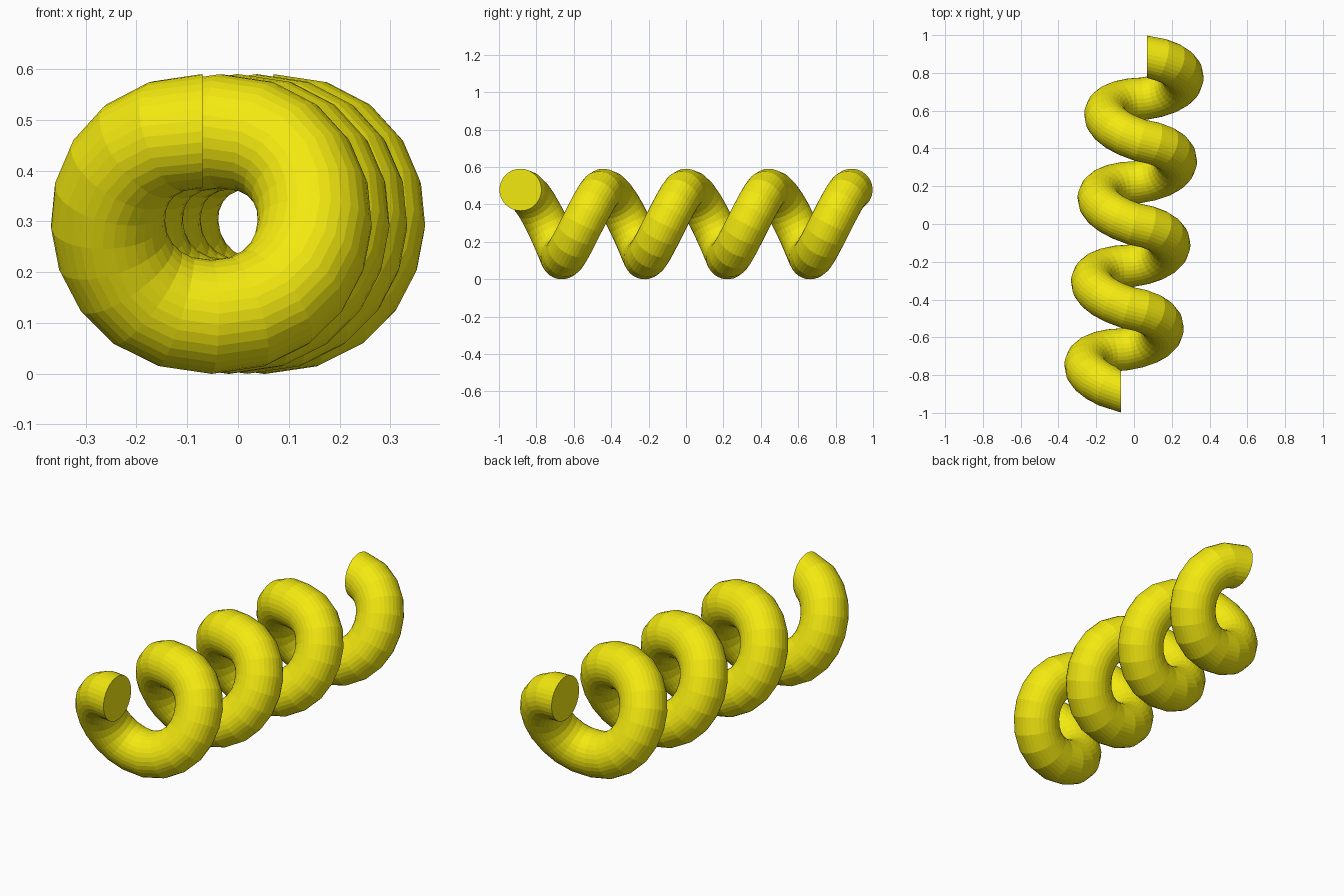
import bpy
from mathutils import Vector

if "Cube" in bpy.data.objects:
    bpy.data.objects.remove(bpy.data.objects["Cube"])

TURNS, PITCH, DRIFT = 4, 0.4425, 0.035   # coils, advance in y and x per coil
MID_Z, RISE, TUBE = 0.295, 0.183, 0.1125
HANDLE = 0.26
CREST_IN, CREST_OUT, TROUGH_IN, TROUGH_OUT = 0.04, 0.085, 0.005, 0.035

# Coil path: one Bezier point at each crest and each trough
curve = bpy.data.curves.new("coil_spring", "CURVE")
curve.dimensions = "3D"
curve.resolution_u = 10
curve.bevel_depth = TUBE
curve.bevel_resolution = 14
curve.use_fill_caps = True
path = curve.splines.new("BEZIER")
path.use_smooth = False
last = TURNS * 2
path.bezier_points.add(last)
ends = []
for i, p in enumerate(path.bezier_points):
    crest = i % 2 == 0
    x = (i - TURNS) / 2 * DRIFT
    y = (i - TURNS) / 2 * PITCH
    z = MID_Z + (RISE if crest else -RISE)
    dx = -HANDLE if crest else HANDLE
    p.handle_left_type = p.handle_right_type = "FREE"
    p.co = (x, y, z)
    p.handle_left = (x - dx, y - (CREST_IN if crest else TROUGH_IN), z)
    p.handle_right = (x + dx, y + (CREST_OUT if crest else TROUGH_OUT), z)
    if i == 0:
        ends.append((p.co.copy(), (p.handle_right - p.co).normalized()))
    elif i == last:
        ends.append((p.co.copy(), (p.co - p.handle_left).normalized()))

# Convert the tube to a mesh
temp = bpy.data.objects.new("coil_path", curve)
bpy.context.collection.objects.link(temp)
deps = bpy.context.evaluated_depsgraph_get()
mesh = bpy.data.meshes.new_from_object(temp.evaluated_get(deps))
bpy.data.objects.remove(temp)
coil = bpy.data.objects.new("coil_spring", mesh)
bpy.context.collection.objects.link(coil)

# Turn the two cut ends square to x
for centre, tangent in ends:
    turn = tangent.rotation_difference(Vector((-1, 0, 0)))
    for v in mesh.vertices:
        d = v.co - centre
        if d.length < TUBE * 1.05 and abs(d.dot(tangent)) < 0.008:
            v.co = centre + turn @ d

# Yellow material
yellow = bpy.data.materials.new("yellow")
yellow.diffuse_color = (0.9, 0.82, 0.005, 1)
yellow.use_nodes = True
yellow.node_tree.nodes["Principled BSDF"].inputs["Base Color"].default_value = yellow.diffuse_color
mesh.materials.clear()
mesh.materials.append(yellow)
